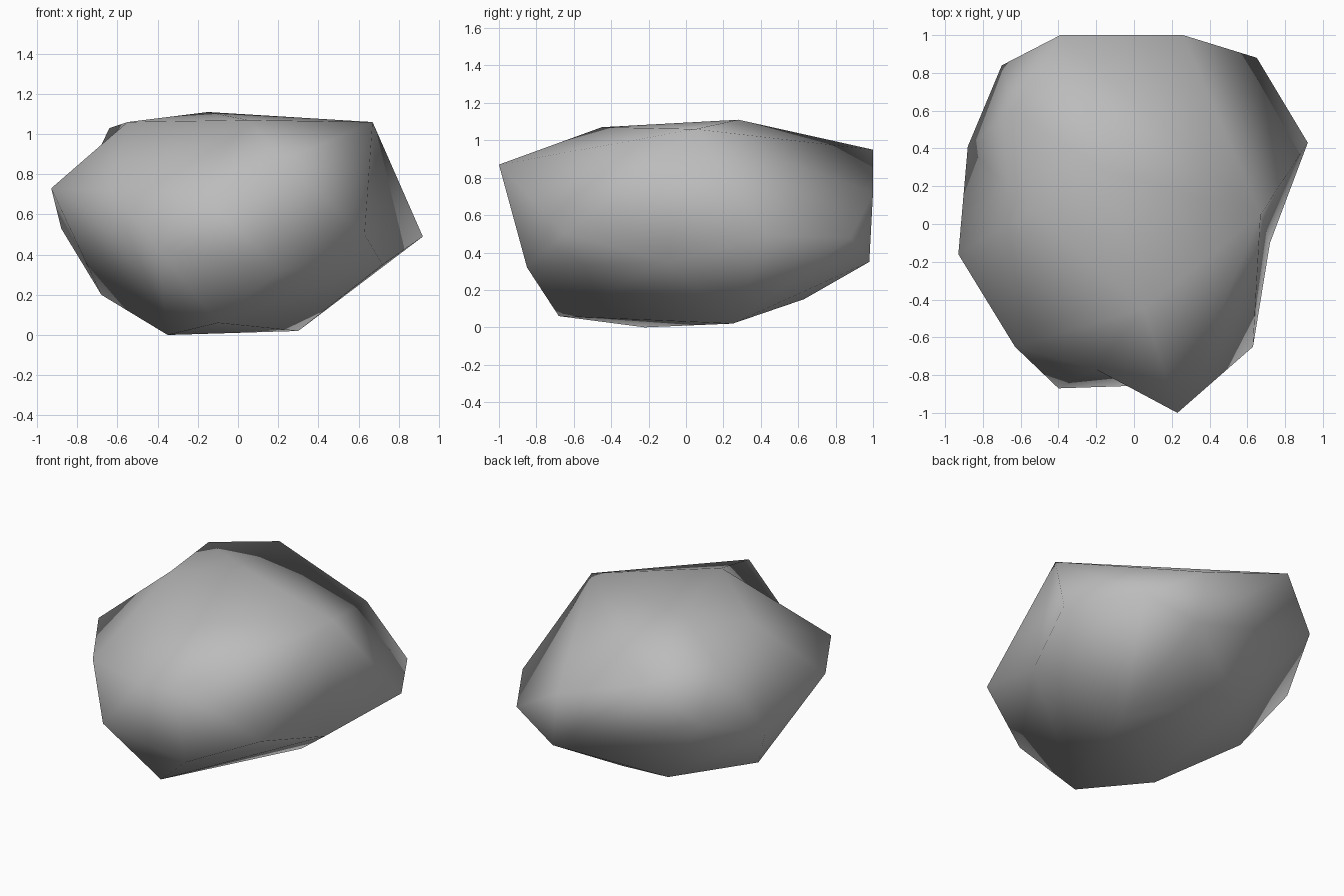
import bpy
import bmesh
from mathutils import Vector

cube = bpy.data.objects.get("Cube")
if cube:
    bpy.data.objects.remove(cube, do_unlink=True)

# Corners of the boulder, grouped from base to crown
base = [(-.35, -.22, 0), (-.1, -.68, .06), (.3, .25, .02),
        (.04, .63, .15), (-.3, .62, .16), (-.68, .2, .2)]
girdle = [(.2, -.85, .32), (-.4, -.87, .43), (.63, -.65, .5), (.92, .43, .49),
          (.65, .88, .48), (.31, .98, .35), (-.88, .41, .53)]
left_low, left_high = (-.93, -.16, .73), (-.64, .6, 1.03)
shoulder = [(.23, -1, .87), (-.63, -.65, .72), left_low,
            (-.7, .84, .71), (.26, 1, .72)]
crown = [(-.39, 1, .95), left_high, (-.55, .07, 1.06),
         (-.15, .28, 1.11), (.67, .05, 1.06), (.05, -.45, 1.07)]
# Dents: a bulge point that is pressed in after the hull is wrapped
dents = {(.83, -.1, .38): (.72, -.1, .35),
         (-.2, -.99, .74): (-.2, -.77, .72)}

bm = bmesh.new()
corner = {point: bm.verts.new(point)
          for point in base + girdle + shoulder + crown + list(dents)}
bmesh.ops.convex_hull(bm, input=bm.verts)

# Shallow hollow on the upper side: turn the ridge across it
ridge = bm.edges.get((corner[left_low], corner[left_high]))
if ridge:
    bmesh.utils.edge_rotate(ridge, True)

for bulge, pressed in dents.items():
    corner[bulge].co = Vector(pressed)
bmesh.ops.delete(bm, geom=[v for v in bm.verts if not v.link_faces], context='VERTS')
bmesh.ops.recalc_face_normals(bm, faces=bm.faces)
for face in bm.faces:
    face.smooth = True

mesh = bpy.data.meshes.new("boulder")
bm.to_mesh(mesh)
bm.free()
boulder = bpy.data.objects.new("boulder", mesh)
bpy.context.collection.objects.link(boulder)

# Plain stone colour
stone = bpy.data.materials.new("stone_grey")
stone.use_nodes = True
colour = (.5, .5, .5, 1)
stone.diffuse_color = colour
stone.node_tree.nodes["Principled BSDF"].inputs["Base Color"].default_value = colour
mesh.materials.append(stone)
